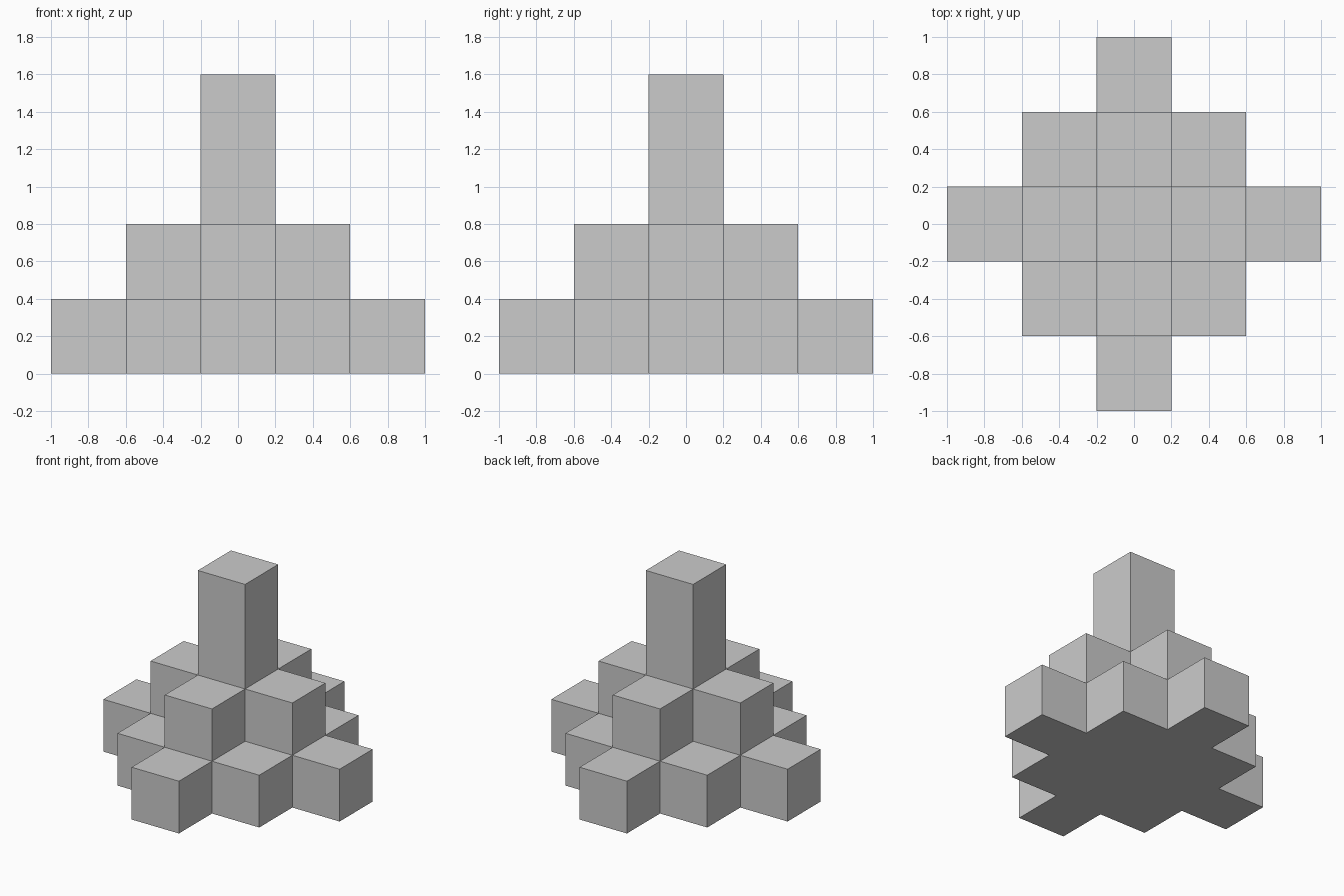
import bpy
import bmesh
from mathutils import Vector

if "Cube" in bpy.data.objects:
    bpy.data.objects.remove(bpy.data.objects["Cube"])

S = 0.4  # edge length of one block


def diamond(radius, level):
    """Blocks of a stepped diamond tier at the given level."""
    r = range(-radius, radius + 1)
    return {(x, y, level) for x in r for y in r if abs(x) + abs(y) <= radius}


tiers = {
    "base_tier": diamond(2, 0),
    "middle_tier": diamond(1, 1),
    "tower": {(0, 0, 2), (0, 0, 3)},
}
filled = set().union(*tiers.values())


def build_tier(name, cells):
    """Make one tier, keeping only block faces exposed to the outside."""
    bm = bmesh.new()
    for cell in cells:
        centre = Vector(cell) + Vector((0, 0, 0.5))
        for axis in range(3):
            for sign in (-1, 1):
                n = Vector((0, 0, 0))
                n[axis] = sign
                if tuple(int(c + d) for c, d in zip(cell, n)) in filled:
                    continue
                u = Vector((0, 0, 0))
                u[(axis + 1) % 3] = 1
                v = n.cross(u)
                corners = ((-1, -1), (1, -1), (1, 1), (-1, 1))
                bm.faces.new([bm.verts.new((centre + (n + a * u + b * v) / 2) * S)
                              for a, b in corners])
    bmesh.ops.remove_doubles(bm, verts=bm.verts, dist=0.001)
    mesh = bpy.data.meshes.new(name)
    bm.to_mesh(mesh)
    bm.free()
    bpy.context.collection.objects.link(bpy.data.objects.new(name, mesh))


# Wide base, smaller middle step and central tower
for name, cells in tiers.items():
    build_tier(name, cells)
